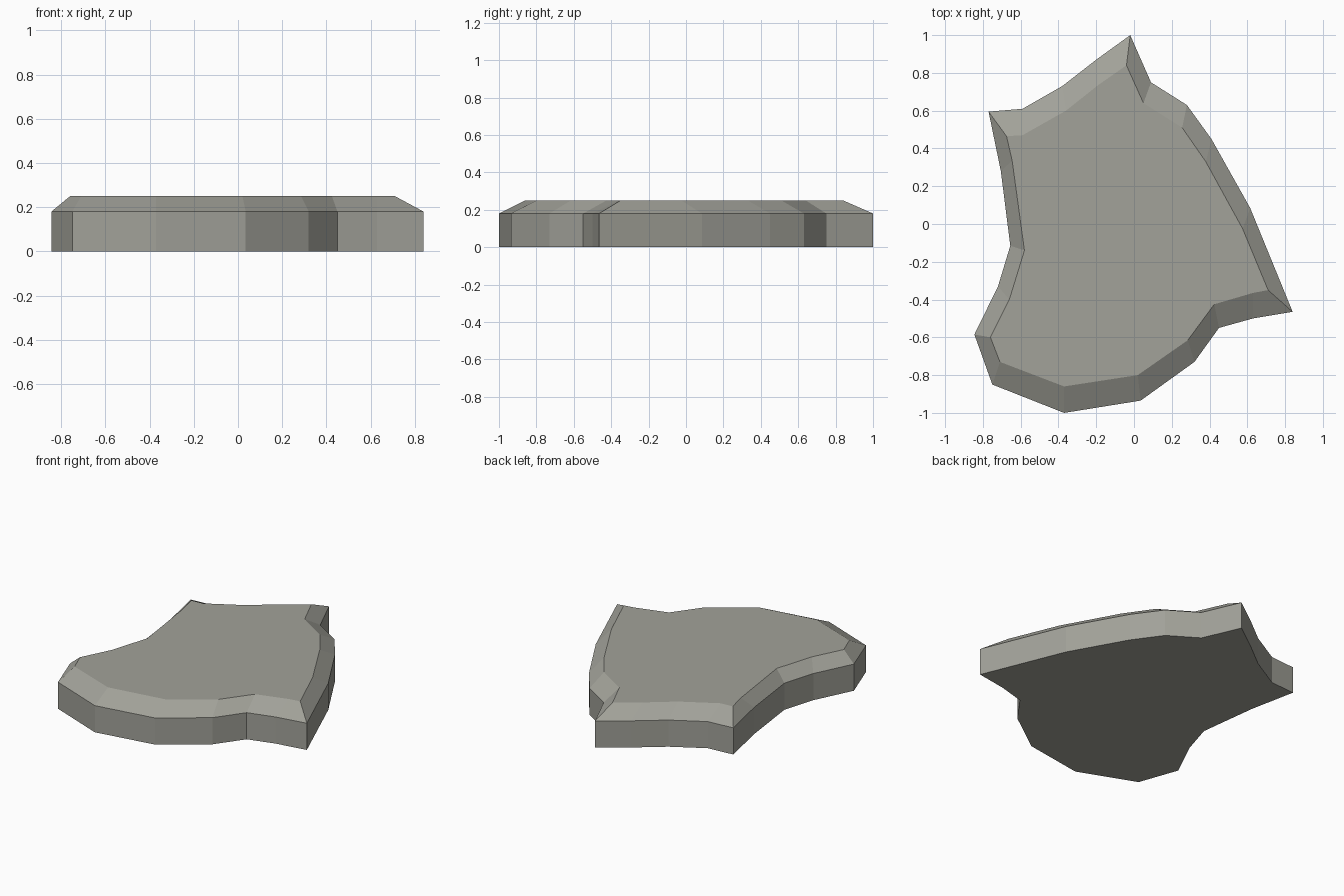
import bpy, bmesh

if "Cube" in bpy.data.objects:
    bpy.data.objects.remove(bpy.data.objects["Cube"])

# Outline of the slab (counter-clockwise) and the matching rim of its top face
OUTER = [(-.02, 1), (-.2, .87), (-.38, .73), (-.59, .61), (-.77, .595), (-.705, .28),
         (-.655, -.115), (-.72, -.33), (-.845, -.585), (-.75, -.85), (-.37, -1),
         (.035, -.935), (.32, -.73), (.45, -.55), (.63, -.5), (.84, -.465),
         (.615, .085), (.41, .45), (.28, .63), (.09, .75)]
INNER = [(-.04, .84), (-.19, .735), (-.36, .6), (-.59, .47), (-.675, .465), (-.645, .335),
         (-.58, -.14), (-.66, -.4), (-.76, -.6), (-.71, -.73), (-.37, -.86),
         (.02, -.8), (.285, -.615), (.425, -.425), (.63, -.365), (.71, -.35),
         (.575, -.025), (.38, .33), (.255, .51), (.05, .64)]

stone = bpy.data.materials.new("grey stone")
stone.diffuse_color = (0.36, 0.36, 0.32, 1)
stone.use_nodes = True
stone.node_tree.nodes["Principled BSDF"].inputs["Base Color"].default_value = stone.diffuse_color

# Stone slab: upright sides, then a sloping bevel up to the flat top
bm = bmesh.new()
rings = [[bm.verts.new((x, y, z)) for x, y in pts]
         for pts, z in ((OUTER, 0), (OUTER, .18), (INNER, .25))]
n = len(OUTER)
for low, high in zip(rings, rings[1:]):
    for i in range(n):
        j = (i + 1) % n
        bm.faces.new((low[i], low[j], high[j], high[i]))
bm.faces.new(rings[0][::-1])
bm.faces.new(rings[-1])

mesh = bpy.data.meshes.new("stone_slab")
bm.to_mesh(mesh)
bm.free()
mesh.materials.append(stone)
bpy.context.collection.objects.link(bpy.data.objects.new("stone_slab", mesh))
